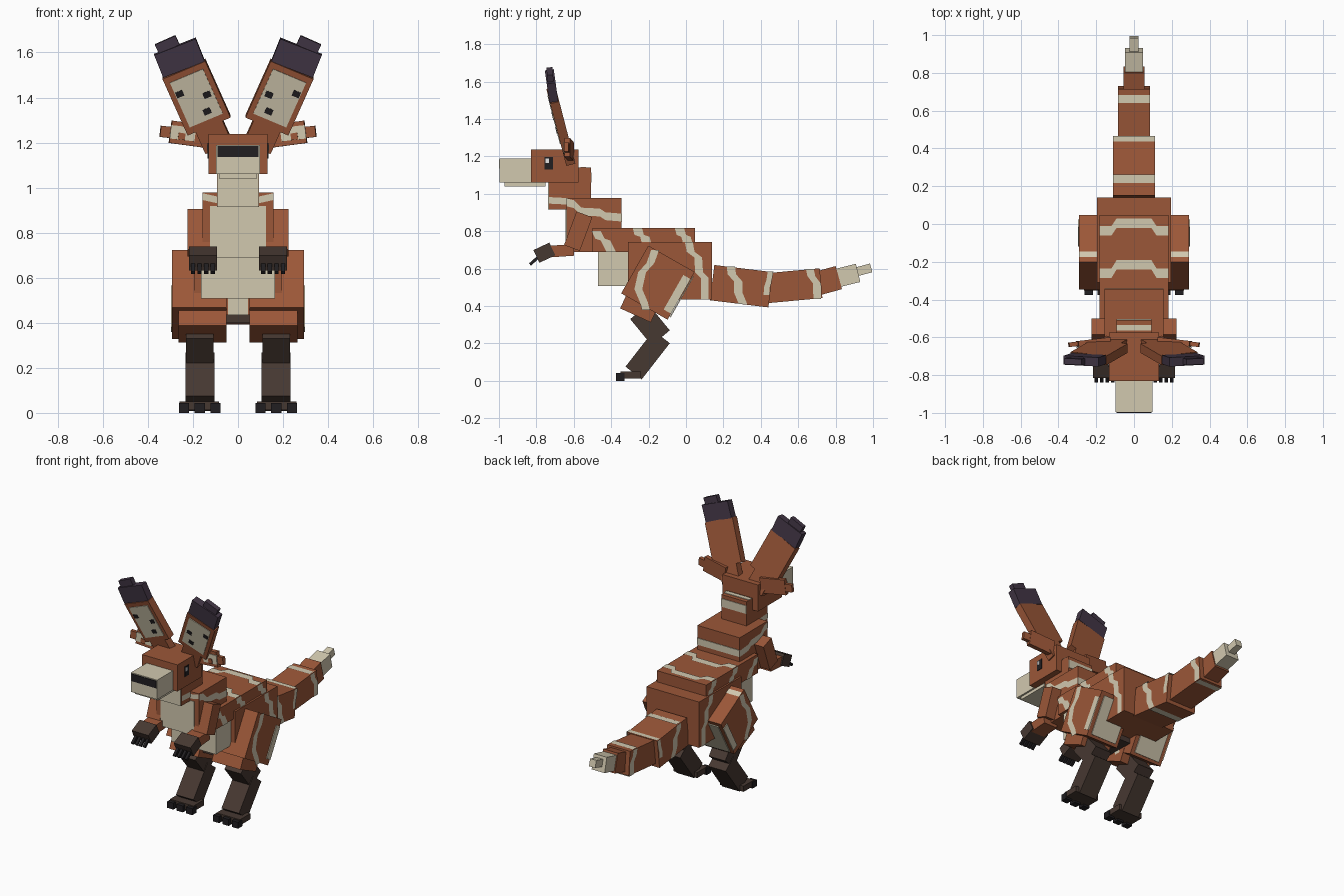
import bpy
from mathutils import Vector, Matrix

if "Cube" in bpy.data.objects:
    bpy.data.objects.remove(bpy.data.objects["Cube"])


def material(name, r, g, b):
    m = bpy.data.materials.new(name)
    m.use_nodes = True
    m.diffuse_color = (r, g, b, 1)
    m.node_tree.nodes["Principled BSDF"].inputs["Base Color"].default_value = (r, g, b, 1)
    return m


FUR = material("rust fur", .33, .095, .04)
CREAM = material("cream fur", .64, .58, .43)
SOCK = material("dark brown sock", .062, .04, .031)
TIP = material("purple black ear tip", .055, .037, .06)
BLACK = material("black", .015, .013, .015)
WHITE = material("eye white", .85, .85, .85)
LIFT = .004


def mesh_object(name, verts, faces, mat):
    me = bpy.data.meshes.new(name)
    me.from_pydata(verts, [], faces)
    me.materials.append(mat)
    ob = bpy.data.objects.new(name, me)
    bpy.context.collection.objects.link(ob)
    return ob


BOX_FACES = [(0, 1, 3, 2), (4, 6, 7, 5), (0, 4, 5, 1), (2, 3, 7, 6), (0, 2, 6, 4), (1, 5, 7, 3)]


def box(name, x, y, z, mat):
    """Axis-aligned box from three (low, high) ranges."""
    return mesh_object(name, [(a, b, c) for a in x for b in y for c in z], BOX_FACES, mat)


def beam(name, p0, p1, w, t, mat, hint=(1, 0, 0), off=(0, 0)):
    """Box along p0-p1, width w towards the hint, thickness t across it."""
    p0, p1 = Vector(p0), Vector(p1)
    d = (p1 - p0).normalized()
    h = Vector(hint)
    u = (h - d * h.dot(d)).normalized()
    v = d.cross(u)
    base = u * off[0] + v * off[1]
    verts = [p + base + u * a * w / 2 + v * b * t / 2
             for a in (-1, 1) for b in (-1, 1) for p in (p0, p1)]
    return mesh_object(name, verts, BOX_FACES, mat)


def ribbon(name, pts, width):
    """Painted stripe: a strip following points, widened along a vector."""
    wv = Vector(width) / 2
    verts = [q for p in pts for q in (Vector(p) - wv, Vector(p) + wv)]
    faces = [(2 * i, 2 * i + 1, 2 * i + 3, 2 * i + 2) for i in range(len(pts) - 1)]
    return mesh_object(name, verts, faces, CREAM)


def wrap(name, x, pts, w=.042, over=True, under=False, bump=0):
    """Stripe down both flanks, optionally over the back and under the belly."""
    for s in (1, -1):
        ribbon(name + "_flank", [(s * (x + LIFT), y, z) for y, z in pts], (0, w, 0))
    for use, (y, z), lift in ((over, pts[0], LIFT), (under, pts[-1], -LIFT)):
        if use:
            row = [(-1, 0), (-.65, 0), (-.5, bump), (.5, bump), (.65, 0), (1, 0)]
            ribbon(name + "_across", [(a * x, y + b, z + lift) for a, b in row], (0, w, 0))


# Head
box("head", (-.132, .132), (-.83, -.575), (1.06, 1.238), FUR)
box("snout", (-.097, .097), (-.996, -.83), (1.06, 1.19), CREAM)
box("lower_jaw", (-.085, .085), (-.97, -.75), (1.04, 1.06), CREAM)
box("nose", (-.092, .092), (-1, -.994), (1.135, 1.184), BLACK)

# Neck, chest and trunk
box("neck", (-.093, .093), (-.733, -.508), (.915, 1.14), FUR)
box("throat_patch", (-.09, .09), (-.737, -.733), (.915, 1.06), CREAM)
box("nape_top_stripe", (-.093, .093), (-.565, -.535), (1.14, 1.144), CREAM)
box("nape_back_stripe", (-.093, .093), (-.508, -.504), (1.06, 1.115), CREAM)
box("chest", (-.157, .157), (-.64, -.345), (.69, .978), FUR)
box("chest_patch", (-.125, .125), (-.644, -.64), (.69, .918), CREAM)
box("chest_back_stripe", (-.157, .157), (-.345, -.341), (.85, .895), CREAM)
box("trunk", (-.183, .183), (-.5, .047), (.69, .817), FUR)
box("pouch", (-.165, .165), (-.47, -.3), (.508, .69), CREAM)
box("hips", (-.195, .195), (-.31, .14), (.435, .742), FUR)
box("groin_patch", (-.045, .045), (-.314, -.31), (.435, .52), CREAM)
box("tail_root", (-.08, .08), (-.3, -.1), (.4, .435), SOCK)

# Body stripes
for s in (1, -1):
    ribbon("neck_stripe", [(s * .097, -.733, .965), (s * .097, -.64, .96)], (0, 0, .035))
    x = s * .161
    ribbon("chest_stripe", [(x, -.64, .955), (x, -.6, .945), (x, -.56, .905),
                            (x, -.46, .9), (x, -.43, .88), (x, -.345, .873)], (0, 0, .042))
    ribbon("shoulder_stripe", [(s * .157, -.644, .96), (s * .09, -.644, .945)], (0, 0, .03))
wrap("trunk_front_stripe", .183, [(-.48, .8), (-.46, .76), (-.43, .75), (-.4, .69)], .05, over=False)
wrap("trunk_middle_stripe", .183, [(-.26, .817), (-.25, .78), (-.22, .77), (-.2, .69)], .05, bump=.045)
wrap("trunk_rear_stripe", .183, [(-.035, .817), (-.025, .78), (0, .77), (.01, .735)], .05, bump=.04)
wrap("hip_stripe", .195, [(.015, .742), (.025, .69), (.065, .66), (.07, .58), (.1, .55), (.1, .435)], over=False)

# Tail, tapering in five blocks
for name, a, b, w, t, mat in (
        ("tail_base", (.14, .525), (.452, .487), .224, .19, FUR),
        ("tail_middle", (.43, .495), (.722, .522), .17, .16, FUR),
        ("tail_narrow", (.69, .517), (.817, .552), .11, .128, FUR),
        ("tail_tip", (.81, .55), (.92, .577), .096, .1, CREAM),
        ("tail_end", (.905, .581), (.99, .604), .046, .048, CREAM)):
    beam(name, (0, *a), (0, *b), w, t, mat)
wrap("tail_base_stripe", .112, [(.24, .612), (.245, .57), (.28, .53), (.28, .47), (.305, .41)], .045, under=True)
wrap("tail_joint_stripe", .112, [(.452, .584), (.445, .54), (.432, .5), (.43, .46)], .03)
wrap("tail_middle_stripe", .085, [(.662, .598), (.67, .56), (.7, .52), (.702, .438)], .042, under=True)

for s, side in ((1, "left_"), (-1, "right_")):
    def pt(x, y, z):
        return (s * x, y, z)

    def span(a, b):
        return tuple(sorted((s * a, s * b)))

    # Eye
    box(side + "eye", span(.13, .136), (-.757, -.712), (1.13, 1.197), BLACK)
    box(side + "eye_glint", span(.13, .138), (-.75, -.733), (1.165, 1.19), WHITE)

    # Ear with cream lining, spots and a dark stepped tip
    root, top = Vector(pt(.085, -.622, 1.18)), Vector(pt(.24, -.712, 1.527))
    axis = top - root
    beam(side + "ear_root", root, root + axis * .35, .13, .05, FUR)
    beam(side + "ear", root + axis * .28, top, .207, .05, FUR)
    beam(side + "ear_lining", root + axis * .36, root + axis * .93, .16, .006, CREAM, off=(0, -.026))
    for along, across in ((.6, -.05), (.73, .06), (.42, -.02)):
        beam(side + "ear_spot", root + axis * along, root + axis * (along + .07),
             .034, .008, BLACK, off=(s * across, -.027))
    tip_top = top + Vector(pt(.04, -.014, .1))
    beam(side + "ear_tip", top, tip_top, .198, .048, TIP)
    beam(side + "ear_tip_end", tip_top, tip_top + Vector(pt(.018, -.004, .04)), .1, .032, TIP, off=(s * .028, 0))

    # Cheek tuft behind the ear
    beam(side + "tuft", pt(.13, -.615, 1.225), pt(.30, -.635, 1.248), .1, .03, FUR, hint=(0, 0, 1))
    beam(side + "tuft_end", pt(.29, -.633, 1.244), pt(.345, -.64, 1.25), .05, .024, FUR, hint=(0, 0, 1))
    beam(side + "tuft_lining", pt(.19, -.639, 1.235), pt(.30, -.652, 1.248), .06, .006, CREAM, hint=(0, 0, 1))
    beam(side + "tuft_spot", pt(.235, -.648, 1.225), pt(.265, -.652, 1.23), .03, .007, FUR, hint=(0, 0, 1))

    # Arm, hand and claws
    beam(side + "upper_arm", pt(.175, -.543, .89), pt(.175, -.61, .71), .1, .09, FUR)
    beam(side + "forearm", pt(.16, -.6, .7), pt(.16, -.745, .69), .1, .062, FUR)
    beam(side + "hand", pt(.156, -.715, .705), pt(.156, -.8, .665), .124, .075, SOCK)
    for i in range(4):
        x = .112 + i * .029
        beam(side + "claw", pt(x, -.78, .67), pt(x, -.834, .622), .018, .016, BLACK)

    # Thigh with stripes and a pale back
    beam(side + "thigh", pt(.172, -.0775, .6525), pt(.172, -.2225, .3975), .24, .285, FUR)
    for edge in (.296, .048):
        ribbon(side + "thigh_stripe", [pt(edge, -.165, .7), pt(edge, -.19, .63), pt(edge, -.235, .58),
                                       pt(edge, -.255, .49), pt(edge, -.225, .42), pt(edge, -.215, .38)],
               (0, .042, 0))
    beam(side + "thigh_back_stripe", pt(.294, .005, .555), pt(.294, -.1, .37), .006, .045, CREAM)
    beam(side + "thigh_back_patch", pt(.172, .039, .558), pt(.172, -.085, .34), .19, .006, CREAM)
    ribbon(side + "thigh_top_stripe", [pt(.19, -.16, .704), pt(.292, -.16, .704)], (0, .03, -.017))
    beam(side + "knee", pt(.157, -.215, .47), pt(.157, -.27, .35), .214, .18, FUR)

    # Shin, foot and toes
    beam(side + "shin", pt(.169, -.25, .37), pt(.169, -.135, .23), .122, .125, SOCK)
    beam(side + "ankle", pt(.169, -.13, .235), pt(.169, -.28, .042), .13, .11, SOCK)
    box(side + "foot", span(.085, .26), (-.35, -.24), (.012, .05), SOCK)
    for x in (.1, .17, .24):
        box(side + "toe", span(x - .023, x + .023), (-.375, -.33), (0, .043), BLACK)
